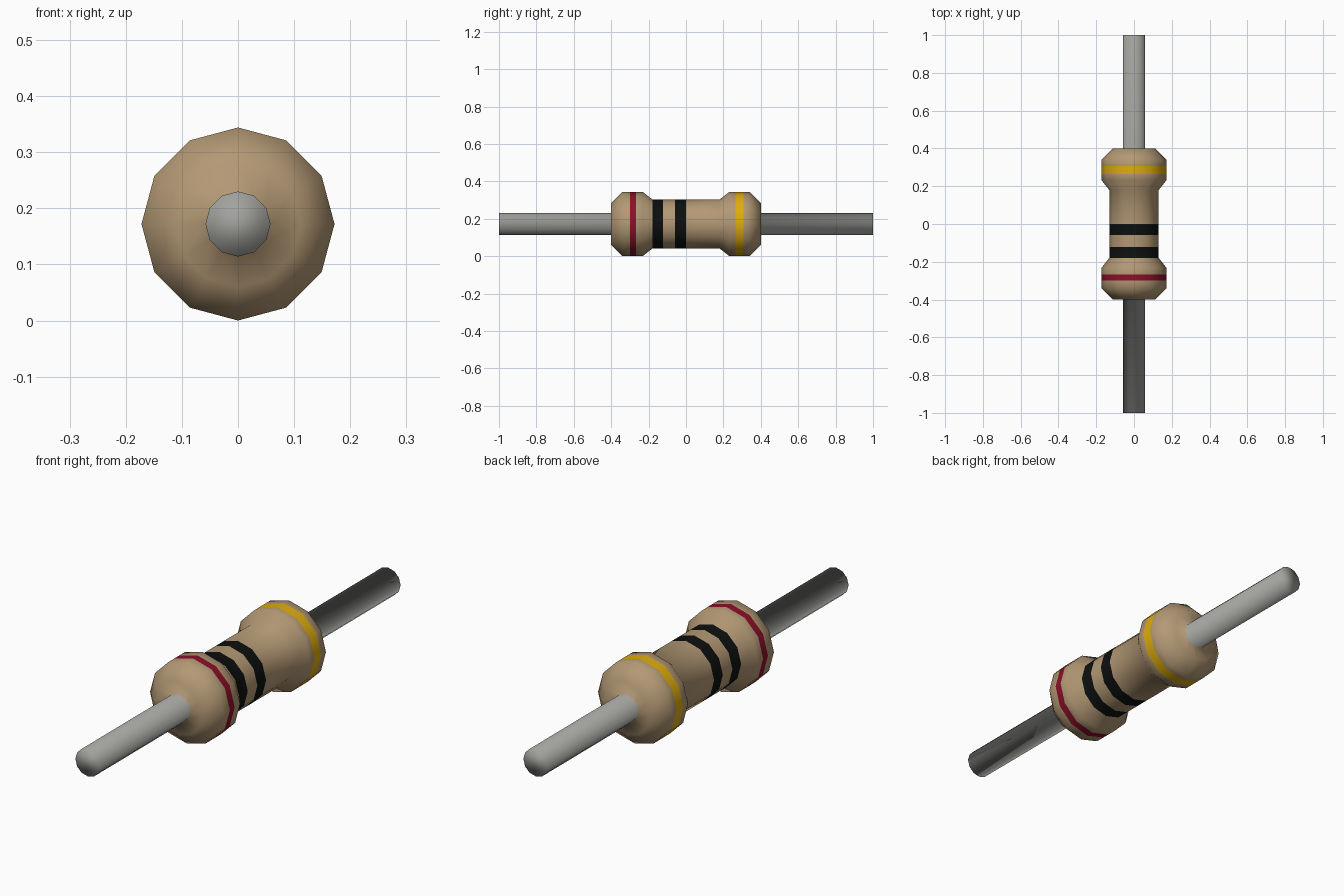
import bpy, bmesh, math

if "Cube" in bpy.data.objects:
    bpy.data.objects.remove(bpy.data.objects["Cube"])

SIDES, CZ = 12, 0.172

def material(name, rgb):
    m = bpy.data.materials.new(name)
    m.diffuse_color = (*rgb, 1)
    m.use_nodes = True
    m.node_tree.nodes["Principled BSDF"].inputs["Base Color"].default_value = m.diffuse_color
    return m

mats = [material("tan ceramic", (0.45, 0.315, 0.175)),
        material("grey metal", (0.36, 0.36, 0.34)),
        material("dark red", (0.26, 0.005, 0.022)),
        material("black", (0.004, 0.005, 0.005)),
        material("gold yellow", (0.74, 0.42, 0.004))]
TAN, METAL, RED, BLACK, YELLOW = range(5)

# Lengthwise profile: (y, radius, colour of the strip up to the next ring)
profile = [
    (-1.00, 0.058, METAL), (-0.40, 0.058, TAN),       # front lead
    (-0.40, 0.112, TAN), (-0.34, 0.172, TAN),         # front bulge
    (-0.30, 0.172, RED), (-0.268, 0.172, TAN),
    (-0.232, 0.172, TAN),
    (-0.18, 0.131, BLACK), (-0.122, 0.131, TAN),      # waist with bands
    (-0.058, 0.131, BLACK), (0.0, 0.131, TAN),
    (0.18, 0.131, TAN), (0.232, 0.172, TAN),          # back bulge
    (0.264, 0.172, YELLOW), (0.308, 0.172, TAN),
    (0.34, 0.172, TAN), (0.40, 0.112, TAN),
    (0.40, 0.058, METAL), (1.00, 0.058, METAL),       # back lead
]

# Revolve the profile around the y axis
bm = bmesh.new()
rings = []
for y, r, _ in profile:
    rings.append([bm.verts.new((r * math.cos(a), y, CZ + r * math.sin(a)))
                  for a in (2 * math.pi * i / SIDES for i in range(SIDES))])
for k in range(len(rings) - 1):
    for i in range(SIDES):
        j = (i + 1) % SIDES
        f = bm.faces.new((rings[k][i], rings[k][j], rings[k + 1][j], rings[k + 1][i]))
        f.material_index = profile[k][2]
# Lead tips
for ring in (rings[0], rings[-1]):
    bm.faces.new(ring).material_index = METAL
for f in bm.faces:
    f.smooth = True
bmesh.ops.recalc_face_normals(bm, faces=bm.faces[:])

mesh = bpy.data.meshes.new("resistor")
bm.to_mesh(mesh)
bm.free()
for m in mats:
    mesh.materials.append(m)
bpy.context.collection.objects.link(bpy.data.objects.new("resistor", mesh))
